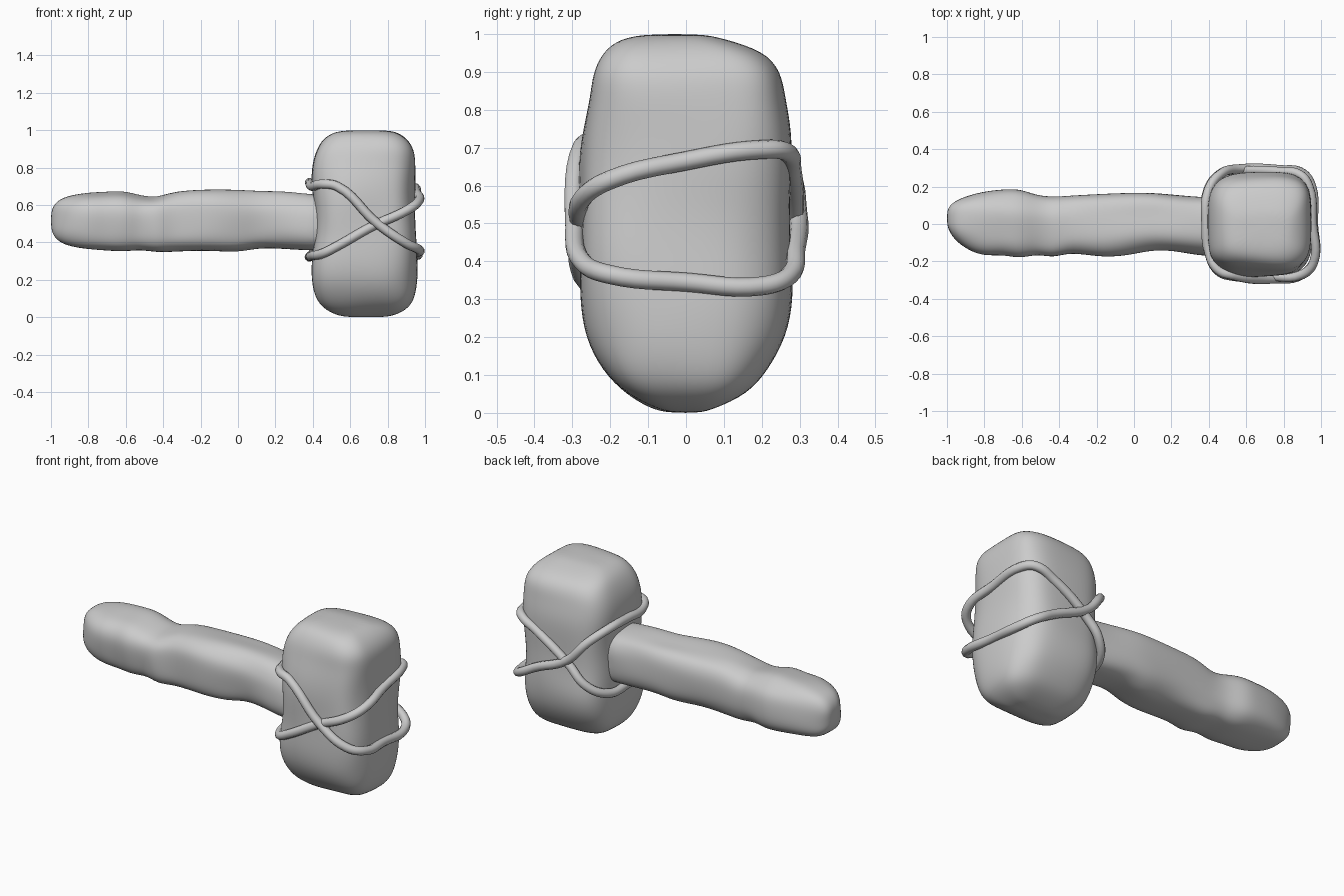
import bpy, bmesh, math
from mathutils import Vector, noise

cube = bpy.data.objects.get("Cube")
if cube:
    bpy.data.objects.remove(cube)

grey = bpy.data.materials.new("stone grey")
grey.use_nodes = True
grey.diffuse_color = (0.6, 0.6, 0.6, 1)
grey.node_tree.nodes["Principled BSDF"].inputs["Base Color"].default_value = (0.6, 0.6, 0.6, 1)


def finish(obj):
    bpy.context.collection.objects.link(obj)
    obj.data.materials.append(grey)
    return obj


def loft(name, sections, place, power, rough, scale, sides=20):
    """Skin rounded-box sections (t, a0, a1, b0, b1), roughen and smooth them."""
    bm = bmesh.new()
    rings = []
    for t, a0, a1, b0, b1 in sections:
        ring = []
        for i in range(sides):
            ang = 2 * math.pi * (i + 0.5) / sides
            c, s = math.cos(ang), math.sin(ang)
            a = (a0 + a1) / 2 + (a1 - a0) / 2 * math.copysign(abs(c) ** power, c)
            b = (b0 + b1) / 2 + (b1 - b0) / 2 * math.copysign(abs(s) ** power, s)
            p = place(t, a, b)
            bump = rough * noise.noise(Vector(p[k] * scale[k] for k in range(3)))
            p = place(t, a + bump * c, b + bump * s)
            ring.append(bm.verts.new(p))
        rings.append(ring)
    for low, high in zip(rings, rings[1:]):
        for i in range(sides):
            j = (i + 1) % sides
            bm.faces.new((low[i], low[j], high[j], high[i]))
    bm.faces.new(rings[0][::-1])
    bm.faces.new(rings[-1])
    bmesh.ops.recalc_face_normals(bm, faces=bm.faces)
    for f in bm.faces:
        f.smooth = True
    mesh = bpy.data.meshes.new(name)
    bm.to_mesh(mesh)
    bm.free()
    obj = finish(bpy.data.objects.new(name, mesh))
    sub = obj.modifiers.new("smooth", "SUBSURF")
    sub.levels = sub.render_levels = 2
    return obj


# Stone head: sections up z with x and y limits
loft("stone_head", [
    (0.0, .60, .78, -.04, .04),
    (.01, .53, .84, -.085, .08),
    (.05, .45, .91, -.165, .165),
    (.11, .41, .945, -.225, .215),
    (.20, .39, .96, -.268, .262),
    (.31, .388, .962, -.285, .29),
    (.42, .405, .95, -.283, .285),
    (.53, .415, .943, -.283, .28),
    (.64, .40, .95, -.283, .285),
    (.74, .388, .958, -.272, .28),
    (.83, .395, .958, -.25, .262),
    (.90, .42, .945, -.24, .25),
    (.955, .46, .91, -.215, .205),
    (.988, .51, .86, -.175, .10),
    (1.0, .57, .80, -.10, .04),
], lambda t, a, b: (a, b, t), 0.57, 0.02, (6, 6, 5))

# Wooden handle: sections along x with y and z limits
loft("handle", [
    (-1.0, .0, .06, .48, .55),
    (-.99, -.035, .095, .435, .59),
    (-.955, -.085, .13, .395, .63),
    (-.89, -.135, .155, .37, .65),
    (-.80, -.168, .172, .357, .662),
    (-.70, -.158, .18, .35, .668),
    (-.61, -.18, .183, .345, .676),
    (-.52, -.155, .15, .355, .652),
    (-.43, -.18, .145, .34, .64),
    (-.34, -.15, .15, .347, .682),
    (-.16, -.187, .16, .352, .68),
    (0.0, -.163, .168, .345, .682),
    (.11, -.138, .165, .375, .676),
    (.25, -.153, .15, .362, .672),
    (.36, -.17, .145, .352, .663),
    (.50, -.17, .14, .348, .66),
], lambda t, a, b: (t, a, b), 0.68, 0.018, (3, 9, 9))


def rope(name, points, radius=0.025):
    curve = bpy.data.curves.new(name, "CURVE")
    curve.dimensions = "3D"
    curve.bevel_depth = radius
    curve.bevel_resolution = 3
    curve.resolution_u = 6
    line = curve.splines.new("BEZIER")
    line.bezier_points.add(len(points) - 1)
    for bp, p in zip(line.bezier_points, points):
        bp.co = p
        bp.handle_left_type = bp.handle_right_type = "AUTO"
    line.use_cyclic_u = True
    return finish(bpy.data.objects.new(name, curve))


# Two lashings that cross on the front and back of the head
rope("lashing_high_to_low", [
    (.40, -.15, .70), (.45, -.245, .712), (.53, -.275, .70), (.74, -.295, .505),
    (.90, -.27, .395), (.962, -.20, .365), (.96, 0, .345), (.95, .2, .335),
    (.905, .27, .36), (.78, .29, .43), (.57, .295, .53), (.46, .265, .65),
    (.395, .17, .71), (.385, 0, .715)])
rope("lashing_low_to_high", [
    (.40, -.15, .33), (.45, -.25, .34), (.53, -.28, .38), (.72, -.28, .487),
    (.90, -.27, .57), (.962, -.20, .615), (.955, 0, .665), (.935, .2, .695),
    (.89, .262, .69), (.78, .28, .64), (.57, .285, .50), (.47, .275, .40),
    (.395, .18, .335), (.385, 0, .325)])
